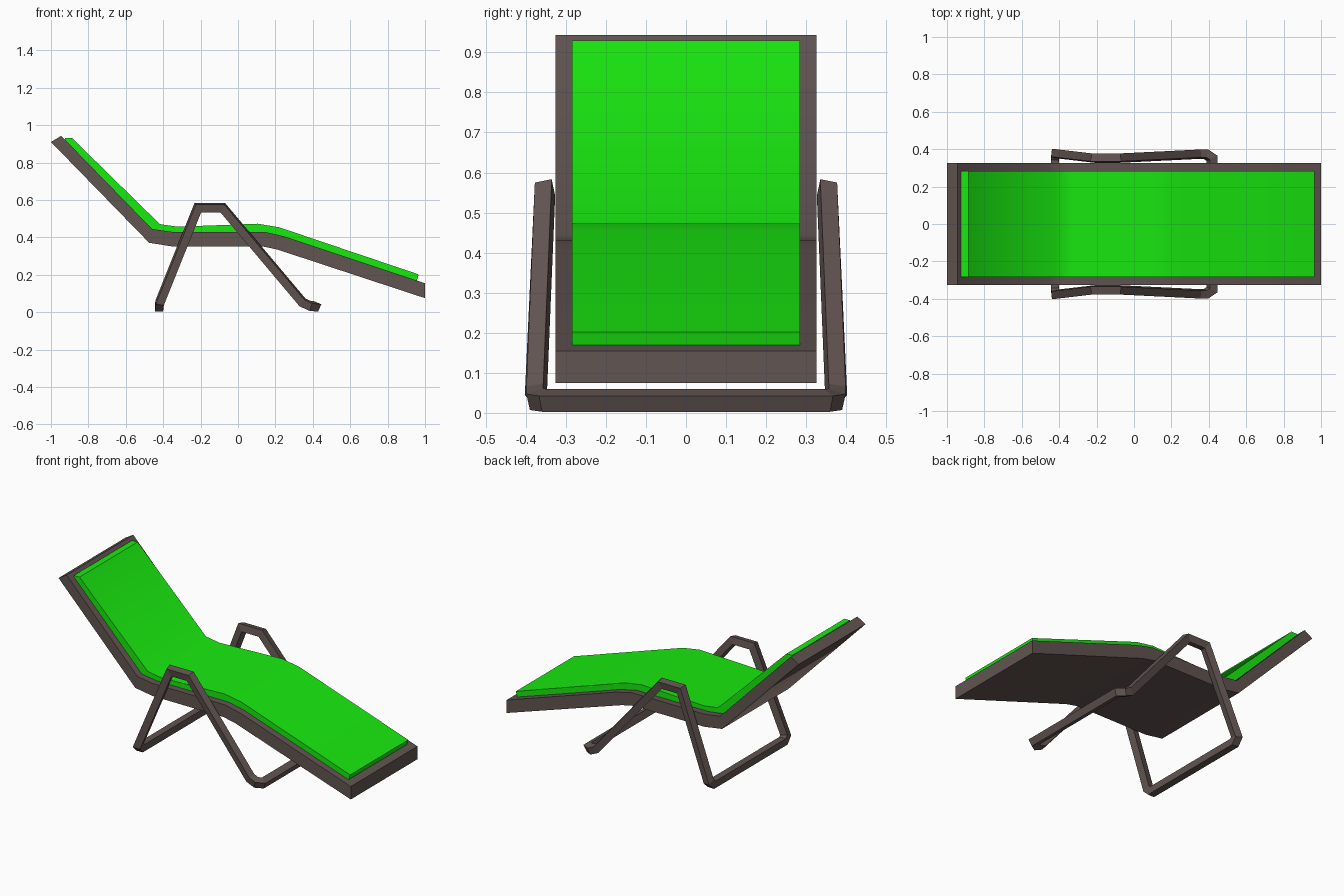
import bpy, bmesh
from math import radians
from mathutils import Vector

if "Cube" in bpy.data.objects:
    bpy.data.objects.remove(bpy.data.objects["Cube"])


def material(name, rgb):
    m = bpy.data.materials.new(name)
    m.diffuse_color = (*rgb, 1)
    m.use_nodes = True
    m.node_tree.nodes["Principled BSDF"].inputs["Base Color"].default_value = m.diffuse_color
    return m


def finish(name, bm, mat, smooth=False):
    bmesh.ops.recalc_face_normals(bm, faces=bm.faces)
    me = bpy.data.meshes.new(name)
    bm.to_mesh(me)
    bm.free()
    me.materials.append(mat)
    if smooth:
        me.shade_smooth()
        me.set_sharp_from_angle(angle=radians(40))
    ob = bpy.data.objects.new(name, me)
    bpy.context.collection.objects.link(ob)
    return ob


def slab(name, profile, half_width, mat):
    """Side profile in x,z extruded across y."""
    bm = bmesh.new()
    face = bm.faces.new([bm.verts.new((x, -half_width, z)) for x, z in profile])
    ext = bmesh.ops.extrude_face_region(bm, geom=[face])
    moved = [v for v in ext["geom"] if isinstance(v, bmesh.types.BMVert)]
    bmesh.ops.translate(bm, verts=moved, vec=(0, 2 * half_width, 0))
    # extrusion drops the start face, so close that side if it is open
    bmesh.ops.holes_fill(bm, edges=[e for e in bm.edges if e.is_boundary])
    return finish(name, bm, mat, smooth=True)


def sweep(name, path, size, mat):
    """Square tube with mitred bends; the section starts level with the axes."""
    pts = [Vector(p) for p in path]
    dirs = [(b - a).normalized() for a, b in zip(pts, pts[1:])]
    h = size / 2
    ring = [pts[0] + Vector((sx * h, 0, sz * h))
            for sx, sz in ((-1, -1), (1, -1), (1, 1), (-1, 1))]
    bm = bmesh.new()
    verts = [bm.verts.new(p) for p in ring]
    for i in range(1, len(pts)):
        d = dirs[i - 1]
        n = (d + dirs[min(i, len(dirs) - 1)]).normalized()
        ring = [p + d * ((pts[i] - p).dot(n) / d.dot(n)) for p in ring]
        new = [bm.verts.new(p) for p in ring]
        for k in range(4):
            j = (k + 1) % 4
            bm.faces.new((verts[k], verts[j], new[j], new[k]))
        verts = new
    return finish(name, bm, mat)


brown = material("brown", (0.119, 0.089, 0.082))
green = material("green", (0.0095, 0.82, 0.005))

# reclining bed frame
frame_top = [(-0.945, 0.943), (-0.46, 0.445), (-0.356, 0.43), (0.14, 0.43),
             (0.25, 0.405), (1.0, 0.155)]
frame_bottom = [(1.0, 0.075), (0.21, 0.335), (0.13, 0.352), (-0.356, 0.352),
                (-0.475, 0.371), (-1.0, 0.91)]
slab("bed_frame", frame_top + frame_bottom, 0.326, brown)

# cushion, sunk slightly into the frame
cushion_top = [(-0.924, 0.93), (-0.886, 0.93), (-0.418, 0.471), (-0.324, 0.457),
               (0.105, 0.473), (0.22, 0.454), (0.966, 0.202)]
cushion_bottom = [(0.954, 0.163), (0.249, 0.398), (0.14, 0.423), (-0.356, 0.423),
                  (-0.463, 0.438), (-0.925, 0.915)]
slab("cushion", cushion_top + cushion_bottom, 0.284, green)

# leg loop with armrests, one half mirrored across y
leg_path = [(-0.422, 0, 0.0255), (-0.422, 0.35, 0.0255), (-0.419, 0.376, 0.05),
            (-0.215, 0.352, 0.558), (-0.081, 0.352, 0.558), (0.345, 0.373, 0.052),
            (0.385, 0.373, 0.034), (0.417, 0.352, 0.031), (0.417, 0, 0.031)]
legs = sweep("leg_loop", leg_path, 0.043, brown)
mirror = legs.modifiers.new("mirror", 'MIRROR')
mirror.use_axis = (False, True, False)
